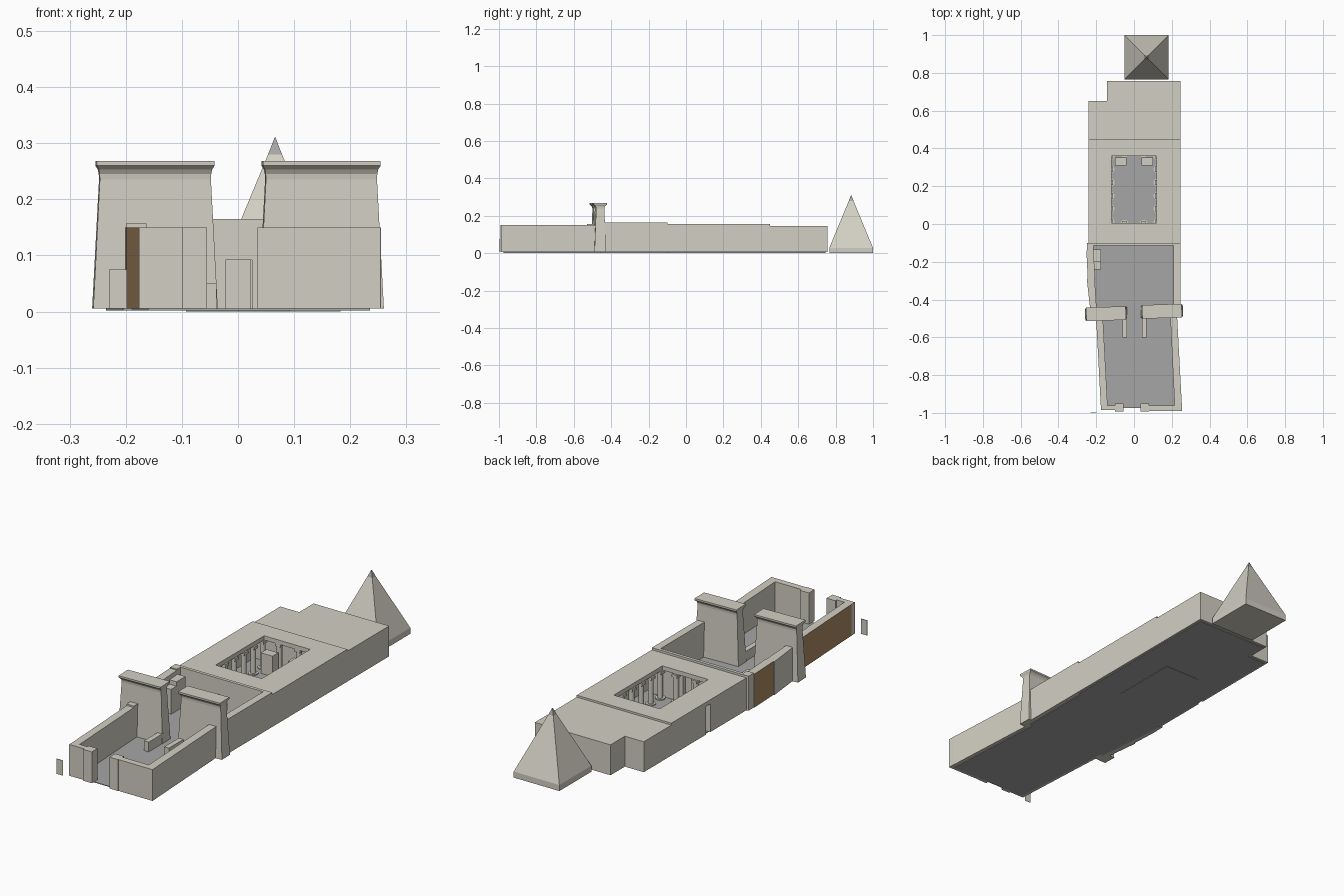
import bpy, bmesh, math
from mathutils import Vector, Matrix

if "Cube" in bpy.data.objects:
    bpy.data.objects.remove(bpy.data.objects["Cube"])


def material(name, rgb):
    m = bpy.data.materials.new(name)
    m.diffuse_color = (*rgb, 1)
    m.use_nodes = True
    m.node_tree.nodes["Principled BSDF"].inputs["Base Color"].default_value = m.diffuse_color
    return m


STONE = material("pale_limestone", (0.65, 0.63, 0.55))
PAVING = material("grey_paving", (0.38, 0.38, 0.38))
BRICK = material("mud_brick", (0.41, 0.26, 0.13))
BASE = 0.005  # ground level of the walls


def finish(name, bm, mats, rule=None):
    bmesh.ops.recalc_face_normals(bm, faces=bm.faces)
    bm.normal_update()
    if rule:
        for f in bm.faces:
            f.material_index = rule(f)
    me = bpy.data.meshes.new(name)
    bm.to_mesh(me)
    bm.free()
    for m in mats:
        me.materials.append(m)
    ob = bpy.data.objects.new(name, me)
    bpy.context.collection.objects.link(ob)
    return ob


def loft(bm, rings):
    """Join rings of points into a closed solid."""
    vs = [[bm.verts.new(p) for p in r] for r in rings]
    n = len(vs[0])
    for a, b in zip(vs, vs[1:]):
        for i in range(n):
            j = (i + 1) % n
            bm.faces.new((a[i], a[j], b[j], b[i]))
    bm.faces.new(vs[0][::-1])
    bm.faces.new(vs[-1])


def prism(name, pts, z0, z1, mat=STONE, brick_west=False):
    bm = bmesh.new()
    loft(bm, [[(x, y, z) for x, y in pts] for z in (z0, z1)])
    if brick_west:
        return finish(name, bm, [mat, BRICK], lambda f: int(f.normal.x < -0.9))
    return finish(name, bm, [mat])


def rect(x0, x1, y0, y1):
    return [(x0, y0), (x1, y0), (x1, y1), (x0, y1)]


def box(name, x0, x1, y0, y1, z0, z1, mat=STONE):
    return prism(name, rect(x0, x1, y0, y1), z0, z1, mat)


def frame(name, outer, inner, z0, z1):
    """Slab with a rectangular hole."""
    bm = bmesh.new()
    loops = [[bm.verts.new((x, y, z)) for x, y in pts]
             for pts, z in ((outer, z0), (outer, z1), (inner, z1), (inner, z0))]
    for k in range(4):
        a, b = loops[k], loops[(k + 1) % 4]
        for i in range(4):
            j = (i + 1) % 4
            bm.faces.new((a[i], a[j], b[j], b[i]))
    return finish(name, bm, [STONE])


# ---- paving
prism("first_court_floor", [(-0.16, -0.975), (0.235, -0.975), (0.21, -0.46), (-0.19, -0.46)],
      0.002, BASE, PAVING)
prism("second_court_floor", [(-0.205, -0.46), (0.225, -0.46), (0.225, -0.1), (-0.235, -0.1)],
      0.002, BASE, PAVING)
box("hall_floor", -0.23, 0.235, -0.1, 0.64, 0.002, BASE, PAVING)
box("rear_floor", -0.135, 0.235, 0.64, 0.745, 0.002, BASE, PAVING)
box("sunken_floor_slab", -0.093, 0.093, 0.02, 0.34, 0, 0.004, PAVING)

# ---- first court enclosure
prism("first_court_west_wall", [(-0.176, -0.96), (-0.14, -0.96), (-0.166, -0.47), (-0.202, -0.47)],
      BASE, 0.15, brick_west=True)
prism("first_court_east_wall", [(0.255, -0.99), (0.215, -0.96), (0.19, -0.45), (0.226, -0.45)],
      BASE, 0.15)
box("west_corner_pier", -0.176, -0.14, -0.985, -0.955, BASE, 0.15)
box("front_wall_west", -0.14, -0.1, -0.985, -0.96, BASE, 0.15)
box("front_wall_east", 0.08, 0.254, -0.99, -0.96, BASE, 0.15)
box("gate_jamb_west", -0.1, -0.055, -0.992, -0.95, BASE, 0.15)
box("gate_jamb_east", 0.035, 0.08, -0.992, -0.95, BASE, 0.15)
box("west_wall_block", -0.2, -0.163, -0.53, -0.48, BASE, 0.157)
box("outlying_slab", -0.23, -0.198, -1.0, -0.998, BASE, 0.075)

# ---- low walls flanking the path to the pylons
box("path_wall_west", -0.062, -0.038, -0.6, -0.49, BASE, 0.05)
box("path_wall_east", 0.042, 0.066, -0.6, -0.49, BASE, 0.05)


# ---- pylon towers with battered sides and a flared cornice
def pylon(name, cx, cy):
    profile = [(0.111, 0.031, BASE), (0.099, 0.022, 0.235), (0.0995, 0.023, 0.245),
               (0.101, 0.028, 0.253), (0.105, 0.036, 0.26), (0.105, 0.036, 0.268)]
    bm = bmesh.new()
    loft(bm, [[(x, y, z) for x, y in rect(-hx, hx, -hy, hy)] for hx, hy, z in profile])
    bm.transform(Matrix.Translation((cx, cy, 0)) @ Matrix.Rotation(math.radians(2), 4, 'Z'))
    finish(name, bm, [STONE])


pylon("pylon_west", -0.148, -0.475)
pylon("pylon_east", 0.148, -0.462)

# ---- second court enclosure
prism("second_court_brick_wall", [(-0.245, -0.29), (-0.205, -0.29), (-0.215, -0.14), (-0.252, -0.14)],
      BASE, 0.16, brick_west=True)
prism("second_court_west_wall", [(-0.232, -0.45), (-0.198, -0.45), (-0.208, -0.29), (-0.25, -0.29)],
      BASE, 0.16)
box("second_court_corner_pier", -0.25, -0.215, -0.14, -0.1, BASE, 0.165)
box("second_court_east_wall", 0.21, 0.245, -0.45, -0.1, BASE, 0.165)
box("court_stair_block", -0.235, -0.175, -0.24, -0.2, BASE, 0.12)
box("court_side_pier", -0.215, -0.175, -0.2, -0.135, BASE, 0.14)

# ---- facade with a doorway
box("facade_west", -0.24, -0.022, -0.115, -0.1, BASE, 0.165)
box("facade_east", 0.025, 0.245, -0.115, -0.1, BASE, 0.165)
box("facade_lintel", -0.022, 0.025, -0.115, -0.1, 0.092, 0.165)

# ---- main hall: walls and the roof open over the inner court
frame("hall_roof", rect(-0.24, 0.245, -0.1, 0.45), rect(-0.118, 0.118, 0.005, 0.36), 0.135, 0.155)
box("hall_wall_west_front", -0.24, -0.21, -0.1, 0.165, BASE, 0.135)
box("hall_wall_west_rear", -0.24, -0.21, 0.195, 0.45, BASE, 0.135)
box("hall_wall_east", 0.215, 0.245, -0.1, 0.45, BASE, 0.135)
box("hall_cross_wall", -0.21, 0.215, 0.42, 0.45, BASE, 0.135)
for side in (-1, 1):
    xs = sorted((side * 0.04, side * 0.1))
    box("inner_court_platform", *xs, 0.31, 0.352, BASE, 0.1)
    xs = sorted((side * 0.022, side * 0.2))
    box("vestibule_wall", *xs, -0.03, -0.01, BASE, 0.135)


# ---- columns: base disc, shaft, square block
def column(x, y):
    bm = bmesh.new()
    for r, z0, z1, n in ((0.022, BASE, 0.01, 16), (0.012, 0.01, 0.122, 12), (0.02, 0.122, 0.135, 4)):
        ph = math.pi / n
        loft(bm, [[(x + r * math.cos(ph + 2 * math.pi * i / n),
                    y + r * math.sin(ph + 2 * math.pi * i / n), z) for i in range(n)]
                  for z in (z0, z1)])
    ob = finish("column", bm, [STONE])
    bpy.context.view_layer.objects.active = ob
    ob.select_set(True)
    bpy.ops.object.shade_smooth_by_angle(angle=math.radians(40))
    ob.select_set(False)


for side in (-1, 1):
    for y in (0.01, 0.08, 0.15, 0.22, 0.29, 0.36):
        column(side * 0.125, y)
    for y in (0.0, 0.375):
        column(side * 0.05, y)

# ---- rear rooms: L-shaped plan with a lower roof
plan = [(-0.24, 0.45), (0.245, 0.45), (0.245, 0.757), (-0.143, 0.757), (-0.143, 0.652), (-0.24, 0.652)]
prism("rear_roof", plan, 0.125, 0.146)
box("rear_wall_east", 0.215, 0.245, 0.45, 0.757, BASE, 0.125)
box("rear_wall_north", -0.143, 0.215, 0.727, 0.757, BASE, 0.125)
box("rear_wall_notch_side", -0.143, -0.113, 0.622, 0.727, BASE, 0.125)
box("rear_wall_notch_back", -0.24, -0.143, 0.622, 0.652, BASE, 0.125)
box("rear_wall_west", -0.24, -0.21, 0.45, 0.622, BASE, 0.125)

# ---- pyramid on a low plinth, with a grey capstone
bm = bmesh.new()
cx, cy = 0.066, 0.883
levels = [(0.117, 0.0), (0.117, 0.028), (0.0125, 0.28), (0.0003, 0.311)]
loft(bm, [[(cx + x * h, cy + y * h, z) for x, y in rect(-1, 1, -1, 1)] for h, z in levels])
finish("pyramid", bm, [STONE, PAVING], lambda f: int(f.calc_center_median().z > 0.28))
